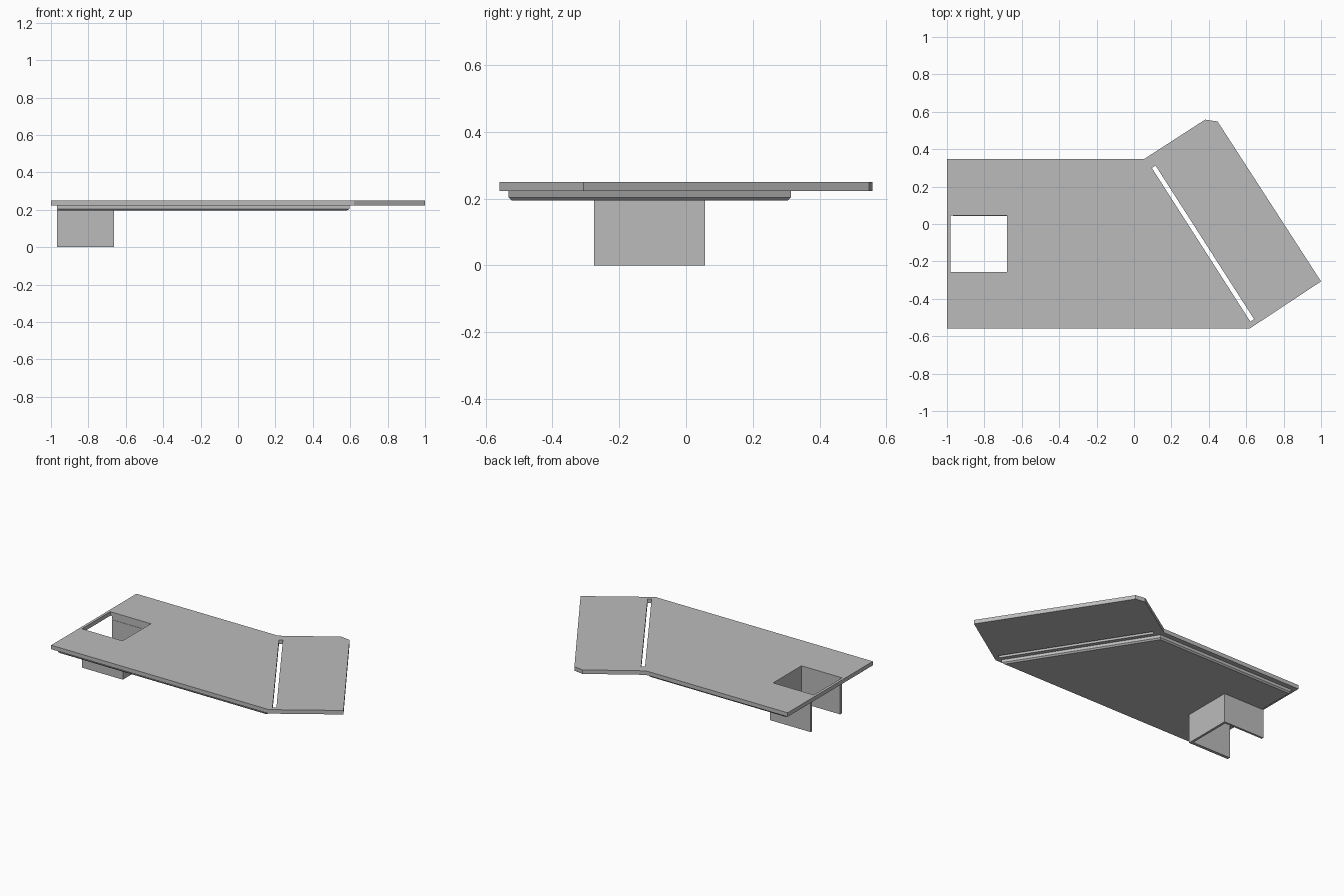
import bpy
import bmesh

cube = bpy.data.objects.get("Cube")
if cube:
    bpy.data.objects.remove(cube, do_unlink=True)

grey = bpy.data.materials.new("plain grey")
grey.use_nodes = True
colour = (0.5, 0.5, 0.5, 1)
grey.diffuse_color = colour
grey.node_tree.nodes["Principled BSDF"].inputs["Base Color"].default_value = colour


def prism(name, outline, z0, z1, chamfer=0):
    """Extrude a flat outline from z0 to z1, optionally chamfering the underside."""
    bm = bmesh.new()
    base = bm.faces.new([bm.verts.new((x, y, z0)) for x, y in outline])
    top = bmesh.ops.extrude_face_region(bm, geom=[base], use_keep_orig=True)["geom"]
    for v in top:
        if isinstance(v, bmesh.types.BMVert):
            v.co.z = z1
    bmesh.ops.recalc_face_normals(bm, faces=bm.faces)
    if chamfer:
        low = [e for e in bm.edges if all(v.co.z < z0 + 1e-5 for v in e.verts)]
        bmesh.ops.bevel(bm, geom=low, offset=chamfer, segments=1, affect='EDGES')
    mesh = bpy.data.meshes.new(name)
    bm.to_mesh(mesh)
    bm.free()
    mesh.materials.append(grey)
    obj = bpy.data.objects.new(name, mesh)
    bpy.context.collection.objects.link(obj)
    return obj


def cut(obj, outline):
    """Cut a straight opening through the full height of a plate."""
    cutter = prism("cutter", outline, -1, 1)
    cutter.hide_render = True
    mod = obj.modifiers.new("opening", 'BOOLEAN')
    mod.operation = 'DIFFERENCE'
    mod.solver = 'EXACT'
    mod.object = cutter
    bpy.context.view_layer.objects.active = obj
    bpy.ops.object.modifier_apply(modifier=mod.name)
    bpy.data.objects.remove(cutter, do_unlink=True)


PLATE_BOTTOM, PLATE_TOP, LINER_BOTTOM = 0.223, 0.25, 0.195
hole = [(-0.982, -0.256), (-0.68, -0.256), (-0.68, 0.045), (-0.982, 0.045)]
slot = [(0.095, 0.3), (0.622, -0.522), (0.642, -0.509), (0.115, 0.313)]

# Top plate with its angled end, square opening and slanted slot
top_plate = prism("top_plate", [(-1, -0.558), (0.62, -0.558), (1, -0.307), (0.447, 0.548),
                                (0.38, 0.558), (0.055, 0.348), (-1, 0.348)],
                  PLATE_BOTTOM, PLATE_TOP)
cut(top_plate, hole)
cut(top_plate, slot)

# Smaller lower plate with a chamfered underside
lower_plate = prism("lower_plate", [(-0.968, -0.532), (0.595, -0.532),
                                    (0.055, 0.315), (-0.968, 0.315)],
                    LINER_BOTTOM, PLATE_BOTTOM, chamfer=0.009)
cut(lower_plate, hole)

# Three-sided chute below the opening, open towards the plate's end
prism("chute", [(-0.968, -0.276), (-0.664, -0.276), (-0.664, 0.057), (-0.968, 0.057),
                (-0.968, 0.043), (-0.68, 0.043), (-0.68, -0.256), (-0.968, -0.256)],
      0, LINER_BOTTOM + 0.005)
